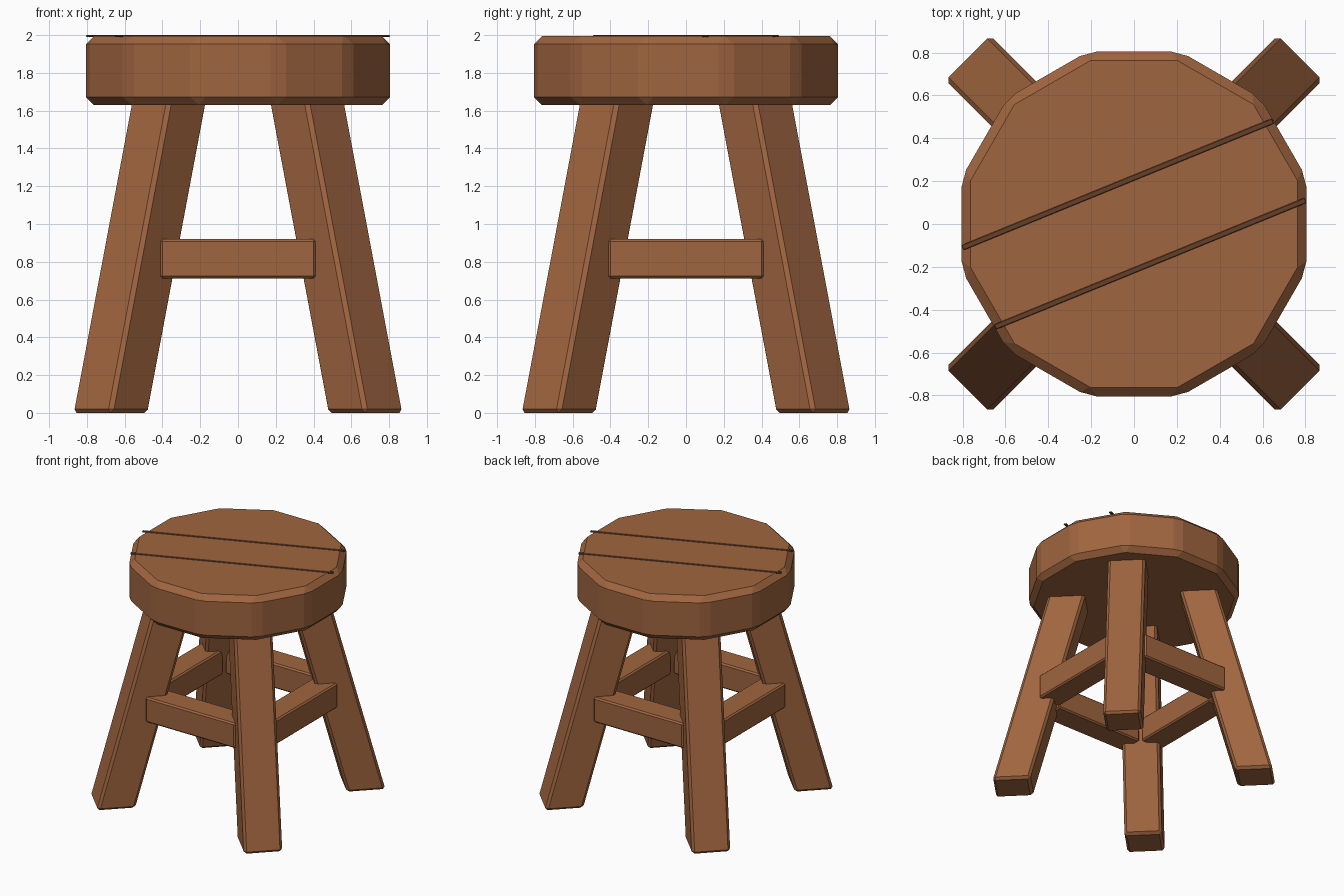
import bpy, bmesh
from math import radians, cos, sin
from mathutils import Matrix, Vector

default = bpy.data.objects.get("Cube")
if default:
    bpy.data.objects.remove(default, do_unlink=True)


def material(name, rgb):
    mat = bpy.data.materials.new(name)
    mat.use_nodes = True
    color = (*rgb, 1)
    mat.diffuse_color = color
    mat.node_tree.nodes["Principled BSDF"].inputs["Base Color"].default_value = color
    return mat


wood = material("brown wood", (0.35, 0.13, 0.05))
dark_wood = material("dark groove", (0.13, 0.05, 0.022))


def finish(name, bm, mat, bevel):
    """Turn a bmesh into a flat shaded object with chamfered edges."""
    mesh = bpy.data.meshes.new(name)
    bm.to_mesh(mesh)
    bm.free()
    mesh.materials.append(mat)
    obj = bpy.data.objects.new(name, mesh)
    bpy.context.collection.objects.link(obj)
    mod = obj.modifiers.new("Chamfer", 'BEVEL')
    mod.width = bevel
    mod.segments = 1
    mod.limit_method = 'NONE'
    return obj


def box(size, center, angle=0):
    bm = bmesh.new()
    bmesh.ops.create_cube(bm, size=1)
    bm.transform(Matrix.Translation(center) @ Matrix.Rotation(angle, 4, 'Z')
                 @ Matrix.Diagonal((*size, 1)))
    return bm


# Seat: thick twelve-sided slab
SEAT_BOTTOM, SEAT_TOP = 1.629, 1.996
bm = bmesh.new()
bmesh.ops.create_cone(bm, cap_ends=True, segments=12, radius1=0.833,
                      radius2=0.833, depth=SEAT_TOP - SEAT_BOTTOM)
first = bm.verts[:][0].co
turn = radians(15) - Vector((1, 0)).angle_signed(first.xy)
bm.transform(Matrix.Translation((0, 0, (SEAT_BOTTOM + SEAT_TOP) / 2))
             @ Matrix.Rotation(turn, 4, 'Z'))
finish("seat", bm, wood, 0.043)

# Plank lines across the seat
tilt = radians(22.2)
for name, offset in (("back_plank_line", 0.2), ("front_plank_line", -0.2)):
    center = (-sin(tilt) * offset, cos(tilt) * offset, 1.9953)
    finish(name, box((1.565, 0.026, 0.0094), center, tilt), dark_wood, 0.003)

# Splayed legs: square posts sheared outwards along the diagonals
LEG_TOP = 1.65
FOOT, SLOPE = 0.675, 0.188
for fb, sy in (("front", -1), ("back", 1)):
    for lr, sx in (("left", 1), ("right", -1)):
        bm = box((0.294, 0.294, LEG_TOP), (0, 0, LEG_TOP / 2), radians(45))
        for v in bm.verts:
            reach = FOOT - SLOPE * v.co.z
            v.co.x += sx * reach
            v.co.y += sy * reach
        finish(f"{fb}_{lr}_leg", bm, wood, 0.02)

# Stretchers joining neighbouring legs
for i, side in enumerate(("left", "back", "right", "front")):
    bm = box((0.207, 0.824, 0.207), (0.524, 0, 0.816))
    bm.transform(Matrix.Rotation(radians(90 * i), 4, 'Z'))
    finish(f"{side}_stretcher", bm, wood, 0.012)
